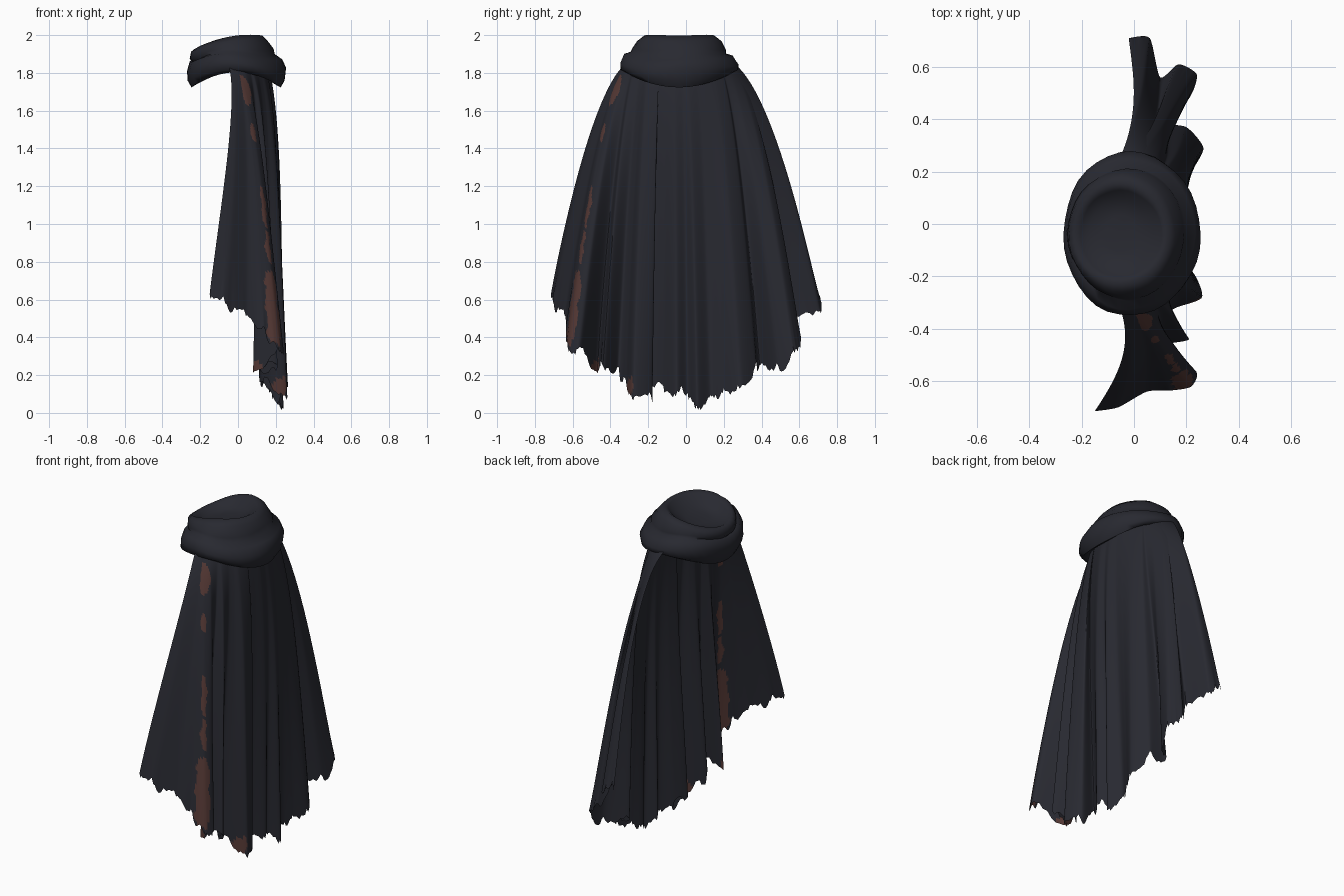
import bpy
import bmesh
import math
import random
from mathutils import Vector

random.seed(7)
cube = bpy.data.objects.get("Cube")
if cube:
    bpy.data.objects.remove(cube, do_unlink=True)


def material(name, colour):
    mat = bpy.data.materials.new(name)
    mat.use_nodes = True
    mat.diffuse_color = (*colour, 1)
    mat.node_tree.nodes["Principled BSDF"].inputs["Base Color"].default_value = (*colour, 1)
    return mat


cloth = material("charcoal cloth", (0.021, 0.022, 0.03))
stain = material("rust brown stain", (0.09, 0.04, 0.035))


def finish(name, bm, mats, angle):
    mesh = bpy.data.meshes.new(name)
    bm.to_mesh(mesh)
    bm.free()
    for mat in mats:
        mesh.materials.append(mat)
    obj = bpy.data.objects.new(name, mesh)
    bpy.context.collection.objects.link(obj)
    bpy.ops.object.select_all(action="DESELECT")
    obj.select_set(True)
    bpy.context.view_layer.objects.active = obj
    bpy.ops.object.shade_smooth_by_angle(angle=math.radians(angle))
    return obj


# Pleated hem path, from the front edge of the cape round to the back edge
HEM = [Vector(p) for p in (
    (-.15, -.715, .64), (-.06, -.7, .59), (.05, -.64, .53), (.15, -.635, .43),
    (.22, -.62, .36), (.235, -.56, .33), (.08, -.47, .25), (.21, -.44, .23),
    (.11, -.36, .21), (.16, -.32, .16), (.26, -.28, .11), (.22, -.18, .08),
    (.12, -.19, .15), (.16, -.12, .15), (.22, -.05, .12), (.18, .01, .1),
    (.24, .06, .025), (.19, .13, .07), (.22, .2, .11), (.265, .29, .11),
    (.2, .37, .23), (.1, .39, .24), (.21, .48, .25), (.24, .57, .3),
    (.17, .61, .36), (.1, .56, .5), (.06, .71, .53), (-.02, .71, .56))]
STEPS = 10
ROWS = 90


def hem_point(s):
    """Smooth curve through the hem path."""
    i = min(int(s), len(HEM) - 2)
    f = s - i
    a, b, c, d = (HEM[min(max(i + k, 0), len(HEM) - 1)] for k in (-1, 0, 1, 2))
    tangent_b, tangent_c = (c - a) * .35, (d - b) * .35
    return (b * (2 * f**3 - 3 * f**2 + 1) + c * (3 * f**2 - 2 * f**3)
            + tangent_b * (f**3 - 2 * f**2 + f) + tangent_c * (f**3 - f**2))


def cape_point(hem, t, tear):
    """Point on a column of cloth, t running from the collar to the hem."""
    angle = math.radians(100) * hem.y / .72
    top = Vector((-.045 + .18 * math.cos(angle), -.035 + .24 * math.sin(angle), 1.87))
    x = top.x + (hem.x - top.x) * t + .055 * math.sin(math.pi * math.sqrt(t))
    y = top.y + (hem.y - top.y) * t**.55
    z = top.z + (hem.z - top.z) * t + tear * t**12
    return Vector((x, y, max(z, 0)))


# Stain patches: place along the hem path, half width, bottom and top height
STAINS = ((3.6, 1.4, 1.63, 1.79), (3.7, .75, 1.44, 1.53), (3.9, .36, .98, 1.2),
          (3.9, .36, .79, .96), (3.8, .65, .36, .75), (9.6, .4, .07, .19),
          (6, .4, .22, .28))


def is_stained(s, z):
    for place, width, low, high in STAINS:
        if low < z < high:
            taper = min(1, .55 + 8 * min(z - low, high - z))
            wobble = .08 * math.sin(41 * z) + .05 * math.sin(97 * z)
            if abs(s - place - wobble) < width * taper:
                return True
    return False


# Cape: a pleated sheet with a torn hem
columns = (len(HEM) - 1) * STEPS + 1
tatters = [random.uniform(-.045, .045) for _ in range(columns // 4 + 2)]
bm = bmesh.new()
grid = []
for j in range(columns):
    k, f = divmod(j, 4)
    tear = tatters[k] + (tatters[k + 1] - tatters[k]) * f / 4 + random.uniform(-.015, .015)
    hem = hem_point(j / STEPS)
    grid.append([bm.verts.new(cape_point(hem, (i / ROWS)**1.2, tear)) for i in range(ROWS + 1)])
for j in range(columns - 1):
    for i in range(ROWS):
        face = bm.faces.new((grid[j][i], grid[j][i + 1], grid[j + 1][i + 1], grid[j + 1][i]))
        face.material_index = int(is_stained((j + .5) / STEPS, face.calc_center_median().z))
finish("cape", bm, (cloth, stain), 50)

# Cowl rings: centre x, radius x, radius y, height, tilt to the side, droop
RINGS = ((-.05, .06, .07, 1.922, .012, 0), (-.05, .12, .13, 1.934, .028, 0),
         (-.05, .155, .165, 1.961, .035, -.01), (-.05, .178, .19, 1.977, .035, -.014),
         (-.045, .203, .225, 1.953, .028, -.013), (-.03, .222, .248, 1.913, .018, -.012),
         (-.022, .218, .252, 1.893, .01, -.014), (-.015, .246, .288, 1.878, 0, -.015),
         (-.01, .262, .313, 1.833, 0, -.015), (-.01, .257, .31, 1.788, 0, -.028),
         (-.01, .236, .285, 1.763, 0, -.04), (-.01, .2, .25, 1.785, 0, -.035))
SIDES = 36

# Cowl: two soft rolls of cloth round a shallow dished top
bm = bmesh.new()
loops = []
for n, (cx, rx, ry, z, tilt, droop) in enumerate(RINGS):
    loop = []
    for k in range(SIDES):
        a = math.tau * k / SIDES
        crumple = 1 + .012 * math.sin(3 * a + n) + .008 * math.sin(7 * a + 2 * n)
        height = z + tilt * math.cos(a) + droop * math.cos(2 * a)
        if 4 < n < 9:
            height += .01 * math.sin(3 * a + 1)
        loop.append(bm.verts.new((cx + rx * crumple * math.cos(a),
                                  -.037 + ry * crumple * math.sin(a), height)))
    loops.append(loop)
bm.faces.new(loops[0])
for inner, outer in zip(loops, loops[1:]):
    for k in range(SIDES):
        m = (k + 1) % SIDES
        bm.faces.new((inner[k], outer[k], outer[m], inner[m]))
finish("cowl", bm, (cloth,), 80)
